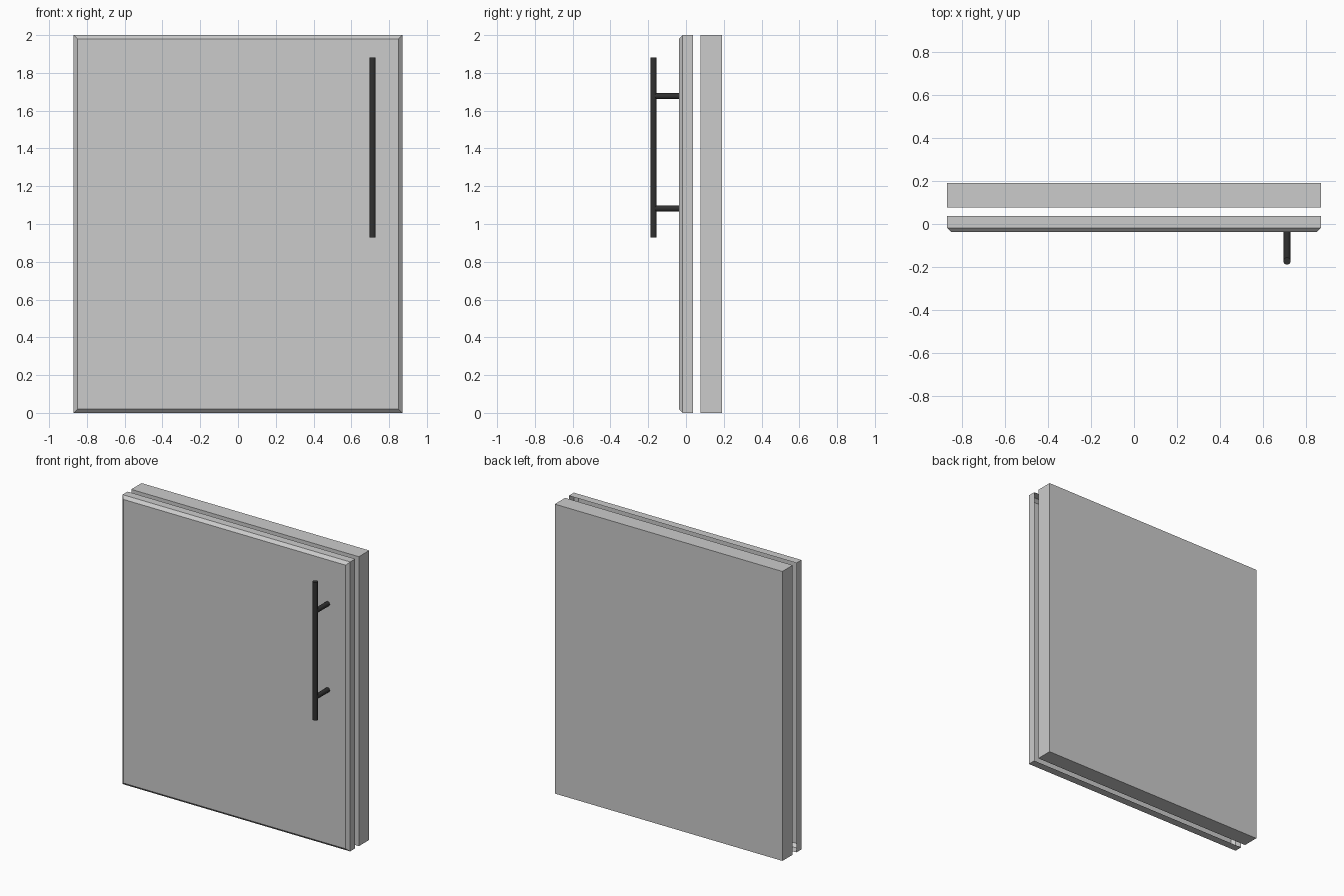
import bpy, bmesh, math
from mathutils import Vector

if "Cube" in bpy.data.objects:
    bpy.data.objects.remove(bpy.data.objects["Cube"])

W, H = 0.87, 2.0          # half width, height
C = 0.02                  # chamfer size

dark = bpy.data.materials.new("dark_metal")
dark.diffuse_color = (0.03, 0.03, 0.03, 1)
dark.use_nodes = True
dark.node_tree.nodes["Principled BSDF"].inputs["Base Color"].default_value = dark.diffuse_color


def loft(name, sections, cap_first=True, cap_last=True):
    """Skin rectangles given as (y, inset) along the depth axis."""
    bm = bmesh.new()
    rings = [[bm.verts.new(p) for p in (
        (-W + i, y, i), (W - i, y, i), (W - i, y, H - i), (-W + i, y, H - i))]
        for y, i in sections]
    for a, b in zip(rings, rings[1:]):
        for k in range(4):
            n = (k + 1) % 4
            bm.faces.new((a[n], a[k], b[k], b[n]))
    if cap_first:
        bm.faces.new(rings[0])
    if cap_last:
        bm.faces.new(rings[-1][::-1])
    me = bpy.data.meshes.new(name)
    bm.to_mesh(me)
    bm.free()
    ob = bpy.data.objects.new(name, me)
    bpy.context.collection.objects.link(ob)
    return ob


def rod(name, start, end, radius):
    a, b = Vector(start), Vector(end)
    bpy.ops.mesh.primitive_cylinder_add(
        vertices=32, radius=radius, depth=(b - a).length, location=(a + b) / 2,
        rotation=(b - a).to_track_quat('Z', 'Y').to_euler())
    ob = bpy.context.object
    ob.name = name
    ob.data.materials.append(dark)
    bpy.ops.object.shade_smooth_by_angle(angle=math.radians(40))
    return ob


# Door facing: chamfered front, open at the back
loft("front_panel", [(-0.038, C), (-0.018, 0), (0.037, 0)], cap_last=False)

# Plain slab behind the gap
loft("back_panel", [(0.077, 0), (0.19, 0)])

# Bar handle on two standoffs
HX, HY = 0.712, -0.172
rod("handle_bar", (HX, HY, 0.928), (HX, HY, 1.882), 0.017)
for label, z in (("lower", 1.082), ("upper", 1.677)):
    rod(label + "_standoff", (HX, HY, z), (HX, -0.037, z), 0.0165)
